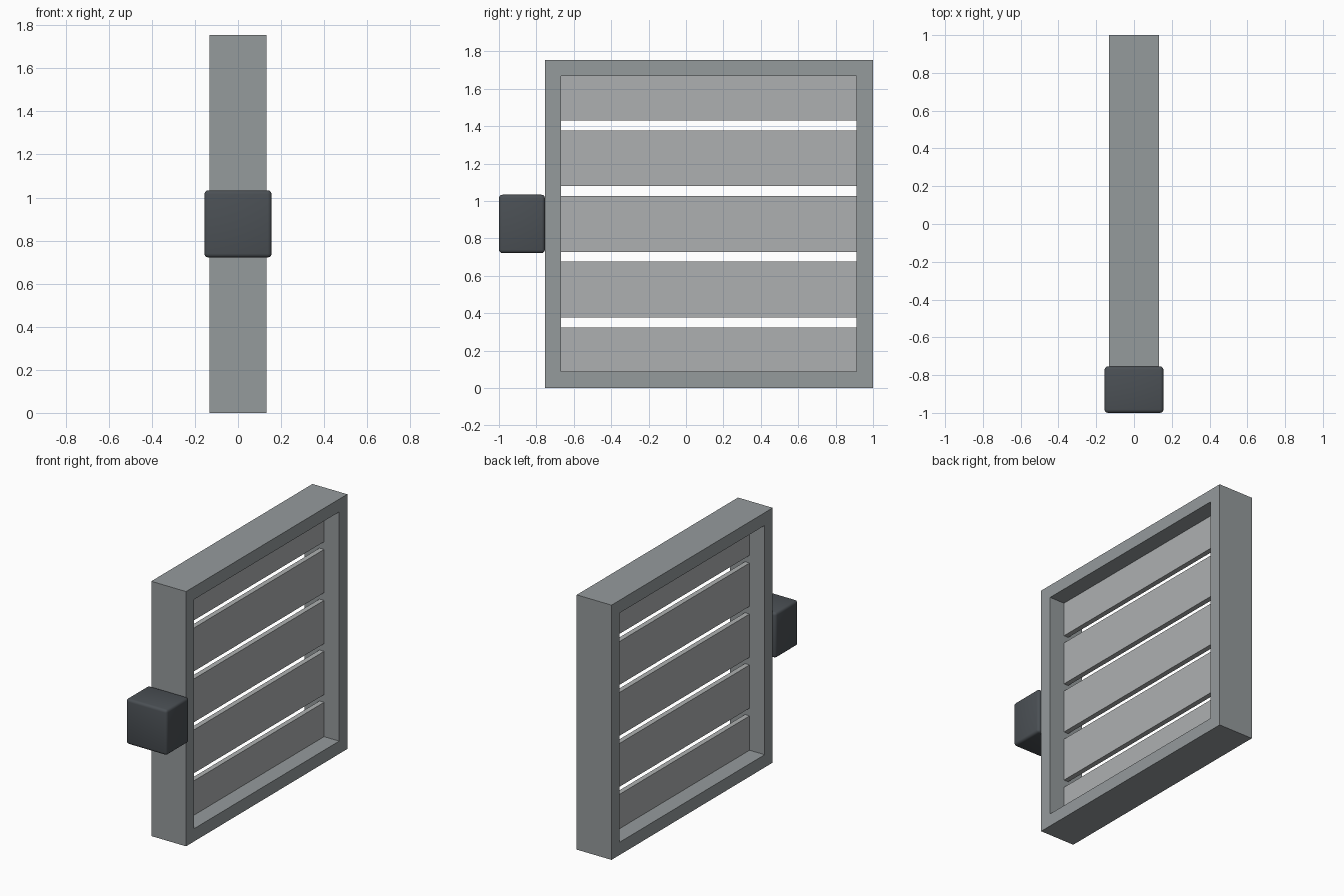
import bpy, bmesh
from mathutils import Vector

if "Cube" in bpy.data.objects:
    bpy.data.objects.remove(bpy.data.objects["Cube"])

SIZE = 1.755            # outer side of the square frame
DEPTH = 0.265           # frame depth along x
BORDER = 0.088          # frame border width
MID_Y, MID_Z = 0.1225, SIZE / 2
SLATS = 5
PITCH = SIZE / SLATS


def material(name, rgb):
    m = bpy.data.materials.new(name)
    m.diffuse_color = (*rgb, 1)
    m.use_nodes = True
    m.node_tree.nodes["Principled BSDF"].inputs["Base Color"].default_value = m.diffuse_color
    return m


def add_object(name, bm, mat):
    bmesh.ops.recalc_face_normals(bm, faces=bm.faces)
    mesh = bpy.data.meshes.new(name)
    bm.to_mesh(mesh)
    bm.free()
    mesh.materials.append(mat)
    obj = bpy.data.objects.new(name, mesh)
    bpy.context.collection.objects.link(obj)
    return obj


def box(name, center, size, mat):
    bm = bmesh.new()
    bmesh.ops.create_cube(bm, size=1)
    bmesh.ops.scale(bm, vec=size, verts=bm.verts)
    obj = add_object(name, bm, mat)
    obj.location = center
    return obj


frame_mat = material("frame_grey", (0.30, 0.325, 0.335))
slat_mat = material("slat_grey", (0.42, 0.435, 0.44))
block_mat = material("dark_grey", (0.07, 0.08, 0.09))

# Square frame: rectangular section swept round four mitred corners
bm = bmesh.new()
rings = []
for sy, sz in ((-1, -1), (1, -1), (1, 1), (-1, 1)):
    ring = []
    for x, half in ((-1, SIZE / 2), (1, SIZE / 2),
                    (1, SIZE / 2 - BORDER), (-1, SIZE / 2 - BORDER)):
        ring.append(bm.verts.new((x * DEPTH / 2, sy * half, sz * half)))
    rings.append(ring)
for i in range(4):
    a, b = rings[i], rings[(i + 1) % 4]
    for j in range(4):
        k = (j + 1) % 4
        bm.faces.new((a[j], a[k], b[k], b[j]))
frame = add_object("frame", bm, frame_mat)
frame.location = Vector((0, MID_Y, MID_Z))

# Upright slats; the outer two run into the frame
for i in range(SLATS):
    box(f"slat_{i + 1}", (0, MID_Y, PITCH * (i + 0.5)),
        (0.035, SIZE - 2 * BORDER + 0.01, PITCH * 0.85), slat_mat)

# Rounded hub block on the front edge
block = box("mount_block", (0, -0.877, MID_Z), (0.312, 0.246, 0.312), block_mat)
bevel = block.modifiers.new("rounded_edges", "BEVEL")
bevel.width = 0.018
bevel.segments = 3
bpy.context.view_layer.objects.active = block
block.select_set(True)
bpy.ops.object.modifier_apply(modifier=bevel.name)
bpy.ops.object.shade_smooth_by_angle()
